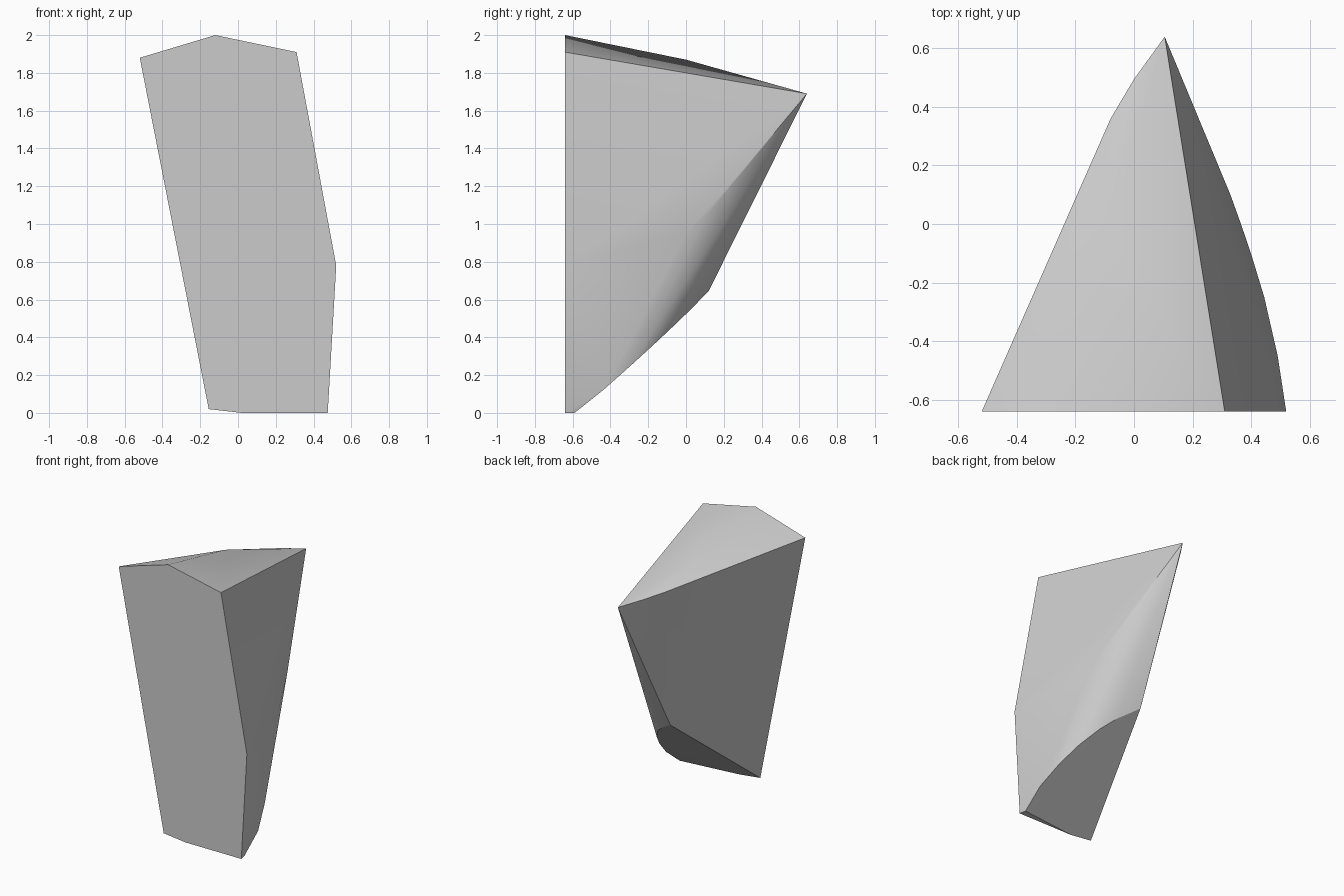
import bpy
import bmesh
from math import radians
from mathutils import Vector
from mathutils.geometry import intersect_line_plane

# Remove the default cube only
default = bpy.data.objects.get("Cube")
if default:
    bpy.data.objects.remove(default, do_unlink=True)

# Single stone grey material
stone = bpy.data.materials.new("stone_grey")
stone.use_nodes = True
colour = (0.6, 0.6, 0.6, 1)
stone.diffuse_color = colour
stone.node_tree.nodes["Principled BSDF"].inputs["Base Color"].default_value = colour


def on_plane(point, axis, corners):
    """Slide a point along an axis until it lies on the plane of three corners."""
    a, b, c = corners
    normal = (b - a).cross(c - a)
    start = Vector(point)
    return intersect_line_plane(start, start + axis, a, normal)


# Flat front outline, clockwise from the upper left corner
FRONT = -0.64
outline = [(-0.52, 1.88), (-0.12, 2), (0.31, 1.91), (0.52, 0.78),
           (0.475, 0), (0.02, 0), (-0.155, 0.02)]
front = [Vector((x, FRONT, z)) for x, z in outline]

# Rear tip and the lower rear corner
tip = Vector((0.105, 0.64, 1.69))
heel = Vector((0.043, 0.12, 0.645))

# Gently domed crown and its rounded left rim
crown = [Vector(p) for p in ((-0.1, 0, 1.87), (-0.08, 0.36, 1.744), (0, 0.495, 1.72))]

# Lower limit of the flat right flank, where the rounded belly begins
flank_plane = (front[2], front[3], tip)
flank = [on_plane((0, y, z), Vector((1, 0, 0)), flank_plane)
         for y, z in ((-0.45, 0.74), (-0.25, 0.78), (-0.1, 0.87), (0, 0.95), (0.1, 1.04))]

# Curved edge of the slanted underside cut
cut_plane = (front[5], front[6], heel)
cut = [on_plane((x, y, 0), Vector((0, 0, 1)), cut_plane)
       for x, y in ((0.467, -0.434), (0.416, -0.283), (0.35, -0.16),
                    (0.262, -0.046), (0.18, 0.03), (0.1, 0.08))]
foot = Vector((0.465, -0.59, 0))

# Wrap all corners in one convex shard
bm = bmesh.new()
for corner in front + [tip, heel, foot] + crown + flank + cut:
    bm.verts.new(corner)
hull = bmesh.ops.convex_hull(bm, input=bm.verts)
unused = {g for g in hull["geom_interior"] if isinstance(g, bmesh.types.BMVert)}
bmesh.ops.delete(bm, geom=list(unused), context="VERTS")
bmesh.ops.dissolve_limit(bm, angle_limit=radians(1), verts=bm.verts, edges=bm.edges)
bmesh.ops.recalc_face_normals(bm, faces=bm.faces)

mesh = bpy.data.meshes.new("stone_shard")
bm.to_mesh(mesh)
bm.free()
mesh.materials.append(stone)
shard = bpy.data.objects.new("stone_shard", mesh)
bpy.context.collection.objects.link(shard)

# Smooth rounded areas, keep the broken edges sharp
bpy.ops.object.select_all(action="DESELECT")
shard.select_set(True)
bpy.context.view_layer.objects.active = shard
bpy.ops.object.shade_smooth_by_angle(angle=radians(30))
